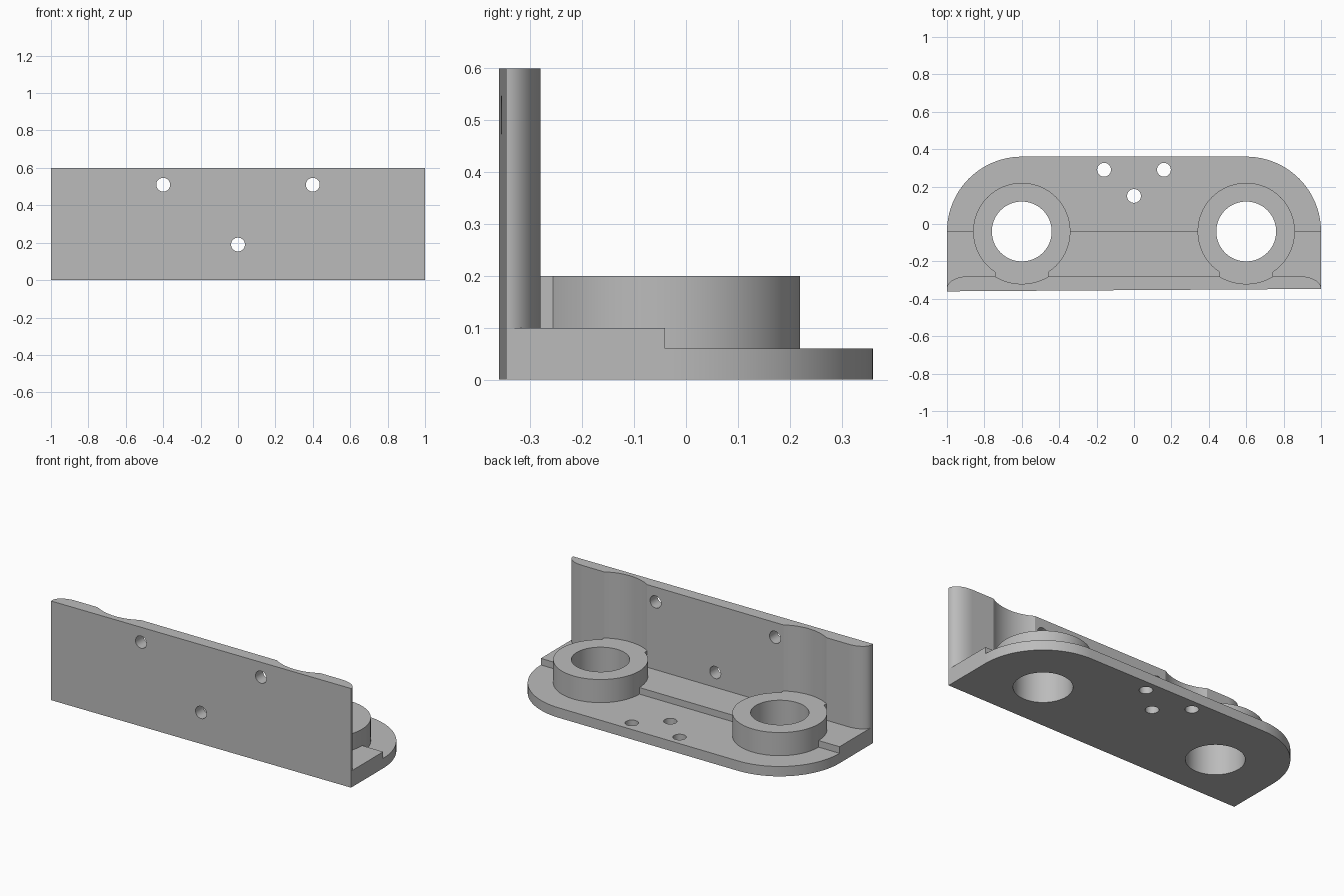
import bpy
import bmesh
from math import cos, sin, pi, radians, sqrt
from mathutils import Matrix

if "Cube" in bpy.data.objects:
    bpy.data.objects.remove(bpy.data.objects["Cube"], do_unlink=True)

# Main dimensions
RING_X, RING_Y = 0.6, -0.04
RING_R, BORE_R, CLEAR_R = 0.26, 0.16, 0.28
HOLE_R = 0.037
BASE_Z, STEP_Z, RING_Z, WALL_Z = 0.06, 0.10, 0.20, 0.60
WALL_BACK = -0.28
FRONT_LEFT, FRONT_RIGHT = (-1, -0.36), (1, -0.347)

metal = bpy.data.materials.new("grey metal")
metal.use_nodes = True
grey = (0.5, 0.5, 0.5, 1)
metal.diffuse_color = grey
metal.node_tree.nodes["Principled BSDF"].inputs["Base Color"].default_value = grey


def add_object(name, bm):
    bmesh.ops.recalc_face_normals(bm, faces=bm.faces)
    mesh = bpy.data.meshes.new(name)
    bm.to_mesh(mesh)
    bm.free()
    mesh.materials.append(metal)
    obj = bpy.data.objects.new(name, mesh)
    bpy.context.collection.objects.link(obj)
    return obj


def prism(name, outline, low, high):
    bm = bmesh.new()
    face = bm.faces.new([bm.verts.new((x, y, low)) for x, y in outline])
    new = bmesh.ops.extrude_face_region(bm, geom=[face])["geom"]
    verts = [v for v in new if isinstance(v, bmesh.types.BMVert)]
    bmesh.ops.translate(bm, verts=verts, vec=(0, 0, high - low))
    return add_object(name, bm)


def arc(cx, cy, rx, ry, start, end, steps=24):
    angles = [radians(start + (end - start) * i / steps) for i in range(steps + 1)]
    return [(cx + rx * cos(a), cy + ry * sin(a)) for a in angles]


def cylinder(name, x, y, radius, low, high, segments=96):
    return prism(name, arc(x, y, radius, radius, 0, 360, segments)[:-1], low, high)


def combine(target, tool, operation):
    """Apply a boolean and discard its tool."""
    tool.hide_render = True
    mod = target.modifiers.new(operation, "BOOLEAN")
    mod.operation, mod.object, mod.solver = operation, tool, "EXACT"
    bpy.context.view_layer.objects.active = target
    bpy.ops.object.modifier_apply(modifier=mod.name)
    bpy.data.objects.remove(tool, do_unlink=True)


# Base plate with two rounded back corners
body = prism("mounting_bracket",
             [FRONT_LEFT, FRONT_RIGHT]
             + arc(RING_X, RING_Y, 0.4, 0.4, 0, 90)
             + arc(-RING_X, RING_Y, 0.4, 0.4, 90, 180), 0, BASE_Z)

# Raised front half of the base
step = prism("base_step", [FRONT_LEFT, FRONT_RIGHT, (1, RING_Y), (-1, RING_Y)], 0.02, STEP_Z)

# Upright wall with rounded ends and a scallop behind each ring
wall = prism("upright_wall",
             [FRONT_LEFT, FRONT_RIGHT]
             + arc(0.89, -0.345, 0.11, 0.065, 0, 90, 16)
             + arc(-0.89, -0.345, 0.11, 0.065, 90, 180, 16), 0.04, WALL_Z)
for side in (-1, 1):
    combine(wall, cylinder("scallop_cutter", side * RING_X, RING_Y, CLEAR_R, 0, 1),
            "DIFFERENCE")

combine(body, step, "UNION")
combine(body, wall, "UNION")

# Rings, each joined to the wall by a short web
half_web = sqrt(CLEAR_R ** 2 - (WALL_BACK - RING_Y) ** 2)
for side in (-1, 1):
    x = side * RING_X
    combine(body, cylinder("ring", x, RING_Y, RING_R, 0.03, RING_Z), "UNION")
    web = [(x - half_web, -0.335), (x + half_web, -0.335),
           (x + half_web, -0.2), (x - half_web, -0.2)]
    combine(body, prism("ring_web", web, 0.05, RING_Z), "UNION")

# Large bores
for side in (-1, 1):
    combine(body, cylinder("bore_cutter", side * RING_X, RING_Y, BORE_R, -1, 1),
            "DIFFERENCE")

# Screw holes in the base
for x, y in ((-0.16, 0.29), (0.16, 0.29), (0, 0.15)):
    combine(body, cylinder("base_hole_cutter", x, y, HOLE_R, -1, 1, 32), "DIFFERENCE")

# Screw holes in the wall
for x, z in ((-0.4, 0.51), (0.4, 0.51), (0, 0.19)):
    cutter = cylinder("wall_hole_cutter", 0, 0, HOLE_R, -0.2, 0.2, 32)
    cutter.data.transform(Matrix.Translation((x, -0.32, z)) @ Matrix.Rotation(pi / 2, 4, "X"))
    combine(body, cutter, "DIFFERENCE")

# Merge flat faces and shade
bm = bmesh.new()
bm.from_mesh(body.data)
bmesh.ops.remove_doubles(bm, verts=bm.verts, dist=0.0001)
bmesh.ops.dissolve_limit(bm, angle_limit=0.005, verts=bm.verts, edges=bm.edges)
bm.to_mesh(body.data)
bm.free()
bpy.ops.object.select_all(action="DESELECT")
body.select_set(True)
bpy.context.view_layer.objects.active = body
bpy.ops.object.shade_smooth_by_angle(angle=radians(25))
weighted = body.modifiers.new("Weighted Normal", "WEIGHTED_NORMAL")
weighted.keep_sharp = True
